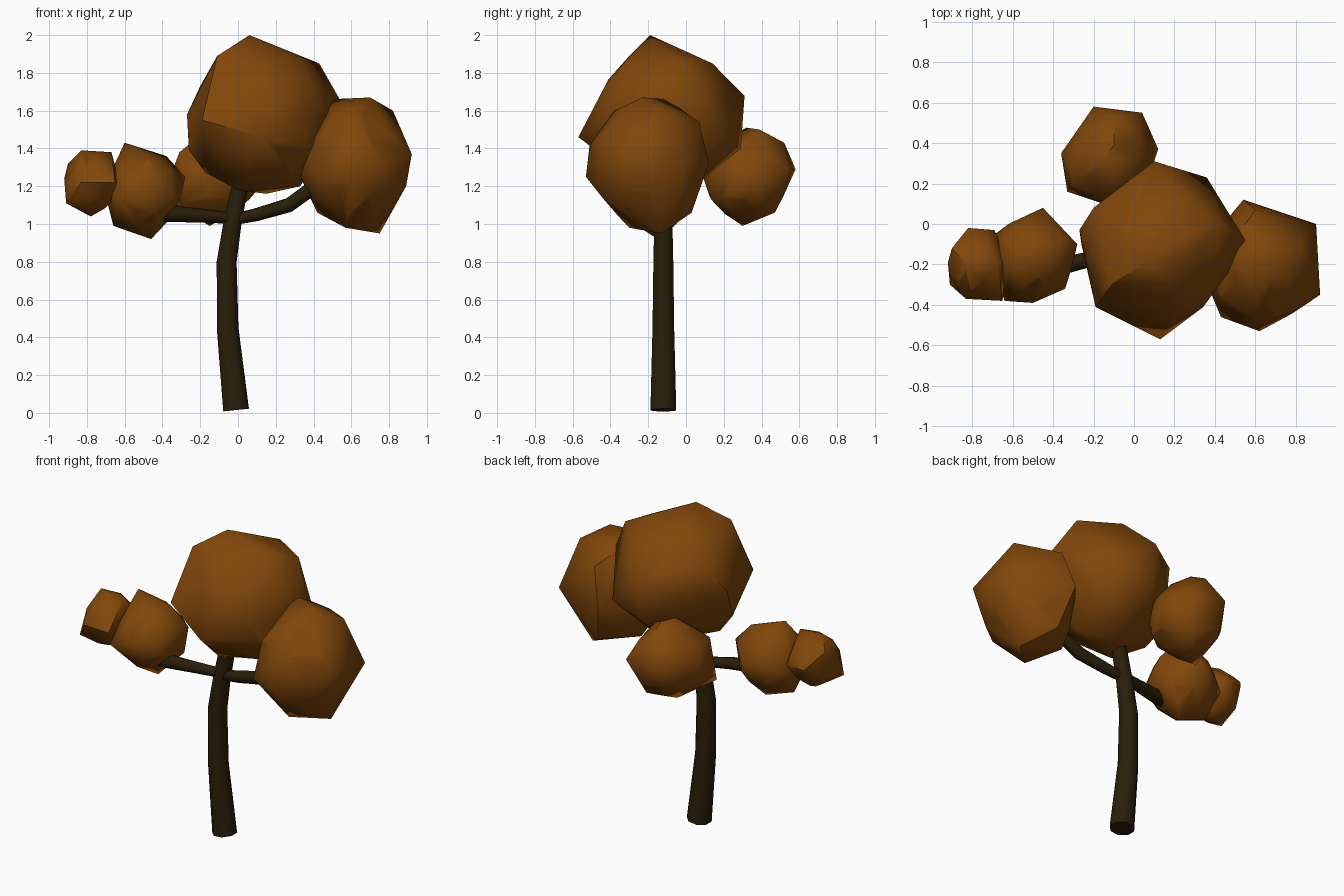
import bpy
import bmesh
from math import cos, sin, tau, radians
from mathutils import Matrix, Vector

cube = bpy.data.objects.get("Cube")
if cube:
    bpy.data.objects.remove(cube, do_unlink=True)


def material(name, rgb):
    mat = bpy.data.materials.new(name)
    mat.use_nodes = True
    colour = (*rgb, 1)
    mat.diffuse_color = colour
    shader = next(n for n in mat.node_tree.nodes if n.type == 'BSDF_PRINCIPLED')
    shader.inputs["Base Color"].default_value = colour
    shader.inputs["Roughness"].default_value = 1
    return mat


leaf_mat = material("autumn brown", (0.22, 0.062, 0.003))
bark_mat = material("dark bark", (0.022, 0.013, 0.003))


def finish(bm, name, mat, angle):
    bmesh.ops.recalc_face_normals(bm, faces=bm.faces)
    for face in bm.faces:
        face.smooth = True
    mesh = bpy.data.meshes.new(name)
    bm.to_mesh(mesh)
    bm.free()
    mesh.materials.append(mat)
    mesh.set_sharp_from_angle(angle=radians(angle))
    obj = bpy.data.objects.new(name, mesh)
    bpy.context.collection.objects.link(obj)
    return obj


def foliage(name, centre, radii, tips):
    """Faceted clump: the hull of a coarse ball and the corners that jut out."""
    bm = bmesh.new()
    place = Matrix.Translation(centre) @ Matrix.Diagonal((*radii, 1))
    bmesh.ops.create_icosphere(bm, subdivisions=2, radius=1, matrix=place)
    for tip in tips:
        bm.verts.new(tip)
    hull = bmesh.ops.convex_hull(bm, input=bm.verts)
    inner = {g for g in hull["geom_interior"] + hull["geom_unused"]
             if isinstance(g, bmesh.types.BMVert)}
    bmesh.ops.delete(bm, geom=list(inner), context='VERTS')
    # Merge the slivers next to the corners
    bmesh.ops.remove_doubles(bm, verts=bm.verts, dist=min(radii) * 0.15)
    return finish(bm, name, leaf_mat, 50)


def limb(name, path, sides=8):
    """Tapered tube along (x, y, z, radius) points."""
    bm = bmesh.new()
    points = [Vector(p[:3]) for p in path]
    rings = []
    heading, turn = Vector((0, 0, 1)), Matrix.Identity(3)
    for i, point in enumerate(points):
        ahead = points[min(i + 1, len(points) - 1)]
        behind = points[max(i - 1, 0)]
        aim = (ahead - behind).normalized()
        turn = heading.rotation_difference(aim).to_matrix() @ turn
        heading = aim
        ring = []
        for k in range(sides):
            a = tau * (k + 0.5) / sides
            spoke = Vector((cos(a), sin(a), 0)) * path[i][3]
            ring.append(bm.verts.new(point + turn @ spoke))
        rings.append(ring)
    for low, high in zip(rings, rings[1:]):
        for k in range(sides):
            n = (k + 1) % sides
            bm.faces.new((low[k], low[n], high[n], high[k]))
    bm.faces.new(rings[0])
    bm.faces.new(rings[-1])
    return finish(bm, name, bark_mat, 50)


# Trunk and branches
limb("trunk", [(-0.01, -0.12, 0.015, 0.074), (-0.055, -0.12, 0.45, 0.062),
               (-0.06, -0.12, 0.8, 0.057), (-0.03, -0.12, 1.0, 0.052),
               (0.03, -0.12, 1.3, 0.045)])
limb("right_branch", [(-0.03, -0.12, 1.03, 0.03), (-0.2, -0.17, 1.045, 0.037),
                      (-0.37, -0.21, 1.055, 0.045), (-0.5, -0.23, 1.07, 0.045)])
limb("left_branch", [(-0.04, -0.12, 1.02, 0.03), (0.1, -0.14, 1.05, 0.036),
                     (0.27, -0.17, 1.1, 0.04), (0.38, -0.19, 1.18, 0.04),
                     (0.5, -0.2, 1.26, 0.04)])

# Foliage clumps, largest first
foliage("crown_foliage", (0.13, -0.12, 1.57), (0.36, 0.36, 0.37),
        [(0.06, -0.19, 2.0), (0.55, -0.08, 1.64), (0.13, -0.57, 1.46),
         (0.1, 0.31, 1.68), (0.36, 0.23, 1.45), (-0.27, -0.03, 1.58),
         (-0.19, -0.41, 1.55), (0.43, 0, 1.85), (-0.11, -0.3, 1.89),
         (0.25, -0.05, 1.91), (0.2, 0.14, 1.85), (-0.2, 0.08, 1.73),
         (-0.26, -0.1, 1.39), (-0.17, -0.1, 1.27), (0, -0.2, 1.18),
         (0.15, 0, 1.16), (0.33, -0.1, 1.2), (0.1, 0.29, 1.4)])
foliage("left_foliage", (0.62, -0.21, 1.31), (0.27, 0.29, 0.32),
        [(0.48, -0.1, 1.66), (0.7, -0.23, 1.67), (0.92, -0.35, 1.37),
         (0.9, 0, 1.3), (0.54, 0.12, 1.32), (0.62, -0.53, 1.25),
         (0.75, -0.13, 0.95), (0.57, -0.3, 0.98), (0.82, -0.1, 1.6),
         (0.33, -0.2, 1.25), (0.43, -0.46, 1.25), (0.6, 0.03, 1.06),
         (0.6, 0.07, 1.54), (0.6, -0.38, 1.6), (0.6, -0.51, 1.42),
         (0.42, -0.15, 1.06), (0.89, -0.2, 1.2)])
foliage("back_foliage", (-0.12, 0.32, 1.25), (0.21, 0.23, 0.23),
        [(-0.2, 0.58, 1.29), (0.04, 0.55, 1.28), (-0.36, 0.35, 1.25),
         (0.12, 0.37, 1.2), (-0.15, 0.3, 0.99), (-0.15, 0.32, 1.51),
         (-0.33, 0.16, 1.1), (-0.31, 0.2, 1.38), (-0.1, 0.52, 1.43),
         (-0.05, 0.47, 1.06), (-0.1, 0.39, 1.5)])
foliage("right_foliage", (-0.5, -0.16, 1.17), (0.2, 0.2, 0.21),
        [(-0.45, 0.08, 1.2), (-0.28, -0.1, 1.25), (-0.5, -0.39, 1.2),
         (-0.6, -0.15, 1.43), (-0.46, -0.15, 0.92), (-0.34, -0.32, 1.15),
         (-0.64, -0.38, 1.15), (-0.66, -0.15, 0.99), (-0.38, -0.12, 1.36),
         (-0.31, -0.1, 1.08), (-0.7, -0.06, 1.15)])
foliage("right_tip_foliage", (-0.77, -0.2, 1.215), (0.14, 0.16, 0.16),
        [(-0.92, -0.19, 1.24), (-0.82, -0.02, 1.22), (-0.83, -0.37, 1.22),
         (-0.83, -0.2, 1.39), (-0.91, -0.3, 1.11), (-0.78, -0.2, 1.04),
         (-0.9, -0.12, 1.32), (-0.67, -0.2, 1.38), (-0.65, -0.38, 1.22),
         (-0.69, -0.03, 1.22)])
